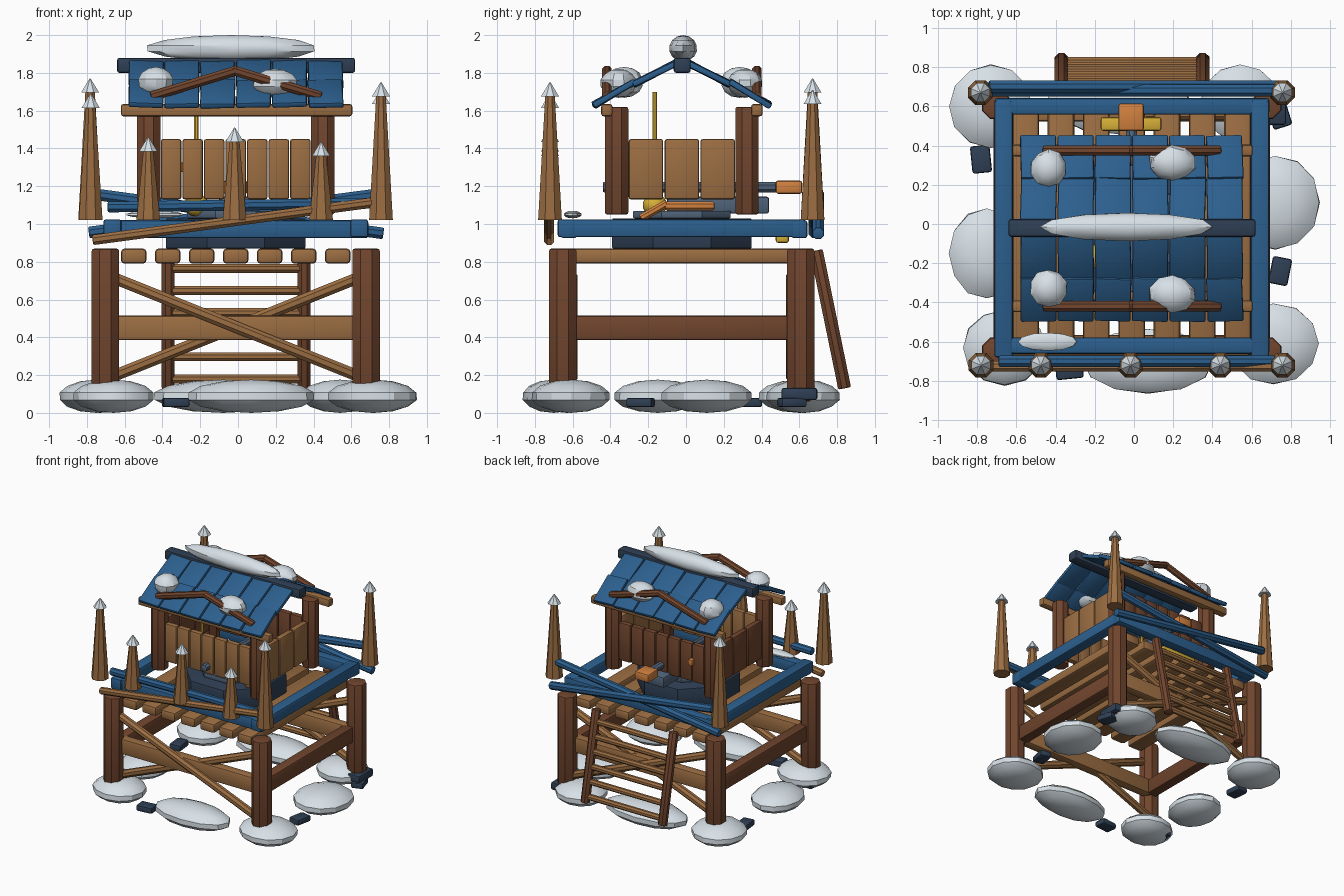
import bpy, bmesh, math, random
from mathutils import Vector, Matrix

if "Cube" in bpy.data.objects:
    bpy.data.objects.remove(bpy.data.objects["Cube"])
random.seed(4)
OX, OY = -0.012, -0.022   # centre of the tower plan

def mat(name, c):
    m = bpy.data.materials.new(name)
    m.diffuse_color = (*c, 1)
    m.use_nodes = True
    m.node_tree.nodes["Principled BSDF"].inputs["Base Color"].default_value = m.diffuse_color
    return m

TAN = mat("light_wood", (.33, .155, .055))
BROWN = mat("dark_wood", (.165, .06, .027))
BLUE = mat("blue_paint", (.025, .115, .27))
NAVY = mat("dark_slate", (.028, .05, .09))
STEEL = mat("steel", (.08, .125, .19))
SNOW = mat("snow", (.68, .75, .8))
GOLD = mat("gold", (.68, .43, .04))
ORANGE = mat("orange", (.64, .22, .05))

def finish(bm, name, m, bevel=0):
    if bevel:
        edges = [e for e in bm.edges if e.calc_face_angle(0) > math.radians(50)]
        bmesh.ops.bevel(bm, geom=edges, offset=bevel, segments=2, profile=.5, affect='EDGES')
    me = bpy.data.meshes.new(name)
    bm.to_mesh(me)
    bm.free()
    me.materials.append(m)
    ob = bpy.data.objects.new(name, me)
    bpy.context.collection.objects.link(ob)
    return ob

def box(name, c, s, m, rot=(0, 0, 0), bevel=.013):
    bm = bmesh.new()
    bmesh.ops.create_cube(bm, size=1, matrix=Matrix.Diagonal((*s, 1)))
    ob = finish(bm, name, m, bevel)
    ob.location, ob.rotation_euler = c, rot
    return ob

def span(name, x, y, z, m, bevel=.013):
    """Box from min/max ranges."""
    r = (x, y, z)
    return box(name, [(a + b) / 2 for a, b in r], [b - a for a, b in r], m, bevel=bevel)

def rod(name, a, b, r, m, r2=None, sides=8, bevel=.008):
    a, b = Vector(a), Vector(b)
    d = b - a
    bm = bmesh.new()
    bmesh.ops.create_cone(bm, cap_ends=True, segments=sides, radius1=r,
                          radius2=r if r2 is None else r2, depth=d.length)
    bmesh.ops.rotate(bm, verts=bm.verts, matrix=Matrix.Rotation(math.pi / sides, 3, 'Z'))
    ob = finish(bm, name, m, bevel)
    ob.location = (a + b) / 2
    ob.rotation_euler = d.to_track_quat('Z', 'Y').to_euler()
    return ob

def blob(name, c, r, m=SNOW, jitter=.03, seg=12, rings=7):
    bm = bmesh.new()
    bmesh.ops.create_uvsphere(bm, u_segments=seg, v_segments=rings, radius=1)
    for v in bm.verts:
        k = 1 - random.uniform(0, jitter)
        v.co = Vector((v.co.x * r[0] * k, v.co.y * r[1] * k, v.co.z * r[2]))
    ob = finish(bm, name, m)
    ob.location = c
    return ob

# Corner legs and iron feet
for sx in (-1, 1):
    for sy in (-1, 1):
        x, y = OX + sx * .69, OY + sy * .63
        rod("leg", (x, y, .06), (x, y, .87), .079, BROWN, bevel=.014)
for y, a in ((-.63, .5), (.6, 0)):
    box("leg_foot", (.69, y, .1), (.17, .19, .065), NAVY, (0, 0, a))

# Cross beams and diagonal braces
for sy in (-1, 1):
    y = OY + sy * .585
    span("cross_beam", (OX - .68, OX + .68), (y - .04, y + .04), (.385, .515), TAN)
    for s in (-1, 1):
        yb = y + sy * (.02 + s * .022)
        rod("brace", (OX - s * .66, yb, .72), (OX + s * .66, yb, .19), .033, TAN)
for sx in (-1, 1):
    x = OX + sx * .66
    span("side_beam", (x - .045, x + .045), (OY - .6, OY + .6), (.385, .515), BROWN)

# Deck planks
for i in range(7):
    x = OX + (i - 3) * .18
    span("deck_plank", (x - .068, x + .068), (-.655 - random.uniform(0, .02), .62), (.79, .87), TAN, .02)

# Blue deck frame
for y in (-.62, .60):
    span("deck_frame", (-.71, .69), (y - .042, y + .042), (.925, 1.02), BLUE)
for x in (-.665, .642):
    span("deck_frame_side", (x - .047, x + .047), (-.68, .63), (.93, 1.025), BLUE)

# Railings
rod("front_rail", (-.69, -.70, 1.09), (.72, -.70, 1.11), .031, BLUE)
rod("front_low_rail", (-.77, -.725, .915), (.8, -.725, 1.125), .029, TAN)
rod("back_rail", (-.79, .68, .955), (.76, .68, 1.16), .033, BLUE)
rod("back_rail", (-.74, .70, 1.155), (.77, .70, .95), .033, BLUE)

# Sharpened stakes with snow caps
for x, y, top in ((-.78, -.72, 1.69), (.757, -.72, 1.75), (-.783, .67, 1.77), (.757, .67, 1.71),
                  (-.475, -.72, 1.46), (-.018, -.72, 1.51), (.44, -.72, 1.435)):
    rod("stake", (x, y, 1.02), (x, y, top - .05), .068, TAN, .026, bevel=0)
    rod("stake_snow", (x, y, top - .075), (x, y, top), .052, SNOW, .003, bevel=0)

# Ladder at the back
for x in (-.37, .35):
    rod("ladder_rail", (x, .69, .86), (x, .84, .13), .037, BROWN)
for i in range(6):
    z = .765 - i * .117
    y = .69 + (.85 - z) * .205
    rod("ladder_rung", (-.37, y, z), (.35, y, z), .025, TAN)

# Cabin posts
for sx in (-1, 1):
    for sy in (-1, 1):
        x, y = OX + sx * .46, OY + sy * .345
        rod("cabin_post", (x, y, 1.05), (x, y, 1.62), .067, BROWN, bevel=.012)

# Cabin wall planks
for i in range(7):
    x = OX + (i - 3) * .114
    for y, m in ((OY - .345, TAN), (OY + .345, BROWN)):
        box("wall_plank", (x, y, 1.29), (.109, .05, .32), m)
for i in (-1, 0, 1):
    for x, m in ((OX + .46, TAN), (OX - .46, BROWN)):
        box("side_wall_plank", (x, OY + i * .19, 1.29), (.05, .183, .32), m)
box("door_handle", (-.3, .355, 1.3), (.04, .04, .05), ORANGE, bevel=.005)

# Turntable base and mechanism
rod("turntable", (OX, OY, .87), (OX, OY, 1.03), .4, NAVY)
rod("turntable_top", (OX, OY, 1.03), (OX, OY, 1.07), .28, STEEL)
span("mechanism_block", (-.1, .08), (-.1, .44), (1.055, 1.145), STEEL)
rod("barrel", (OX, -.44, 1.195), (OX, .5, 1.195), .03, STEEL)
span("barrel_head", (-.08, .05), (.475, .615), (1.16, 1.23), ORANGE)
span("gold_bar", (-.17, .14), (.475, .545), (.9, .96), GOLD)
rod("lever", (.25, -.24, 1.03), (.25, -.1, 1.11), .022, ORANGE)
rod("lever_top", (.25, -.11, 1.095), (.25, .15, 1.095), .025, ORANGE)

# Hanging lamp
blob("lamp", (-.22, -.165, 1.1), (.065, .065, .06), GOLD, 0)
rod("lamp_rod", (-.22, -.165, 1.1), (-.22, -.165, 1.7), .013, GOLD, bevel=0)

# Roof shingles: six columns, two overlapping rows on each slope
for sy in (-1, 1):
    for i in range(6):
        x = OX + (i - 2.5) * .19
        for d, z, w, ang in ((.36, 1.69, .255, .53), (.135, 1.8, .28, .47)):
            a = ang + random.uniform(-.03, .03)
            box("shingle", (x, OY + sy * d, z), (.183, w, .032), BLUE,
                (-sy * a, random.uniform(-.04, .04), random.uniform(-.03, .03)), .009)

# Ridge, eaves and gable branches
span("ridge_beam", (-.64, .62), (-.065, .025), (1.80, 1.88), NAVY)
for sy in (-1, 1):
    y = OY + sy * .397
    span("eave_beam", (-.62, .605), (y - .03, y + .03), (1.57, 1.635), TAN)
    rod("roof_branch", (-.46, y, 1.675), (.0, y, 1.815), .028, BROWN)
    rod("roof_branch", (-.03, y, 1.815), (.44, y, 1.675), .028, BROWN)
    # snow lumps on the slopes
    blob("roof_snow", (-.435, OY + sy * .305, 1.75), (.1, .105, .082), jitter=.08, seg=10)
    blob("roof_snow", (.195, OY + sy * .335, 1.745), (.128, .1, .077), jitter=.1, seg=10)
blob("ridge_snow", (-.035, -.015, 1.93), (.46, .075, .07))
blob("deck_snow", (-.44, -.6, 1.05), (.155, .048, .02))

# Ground snow mounds
for x, y, rx, ry in ((-.73, .6, .22, .22), (-.75, -.15, .2, .24), (-.66, -.63, .22, .2),
                     (.07, -.7, .35, .17), (.71, -.61, .24, .215), (.72, .11, .235, .25),
                     (.54, .62, .21, .2), (-.08, .63, .38, .18)):
    blob("snow_mound", (x, y, .088), (rx, ry, .088))

# Slate rocks between the mounds
for x, y, a in ((-.78, .33, .1), (.745, -.24, -.2), (-.33, -.74, .1), (.74, .56, .3), (-.77, -.58, -.2)):
    box("rock", (x, y, .055), (.1, .14, .05), NAVY, (0, 0, a if abs(x) > .5 else a + 1.57))

# Smooth shading with sharp edges kept
for o in bpy.context.scene.objects:
    o.select_set(True)
    bpy.context.view_layer.objects.active = o
bpy.ops.object.shade_smooth_by_angle(angle=math.radians(30))
